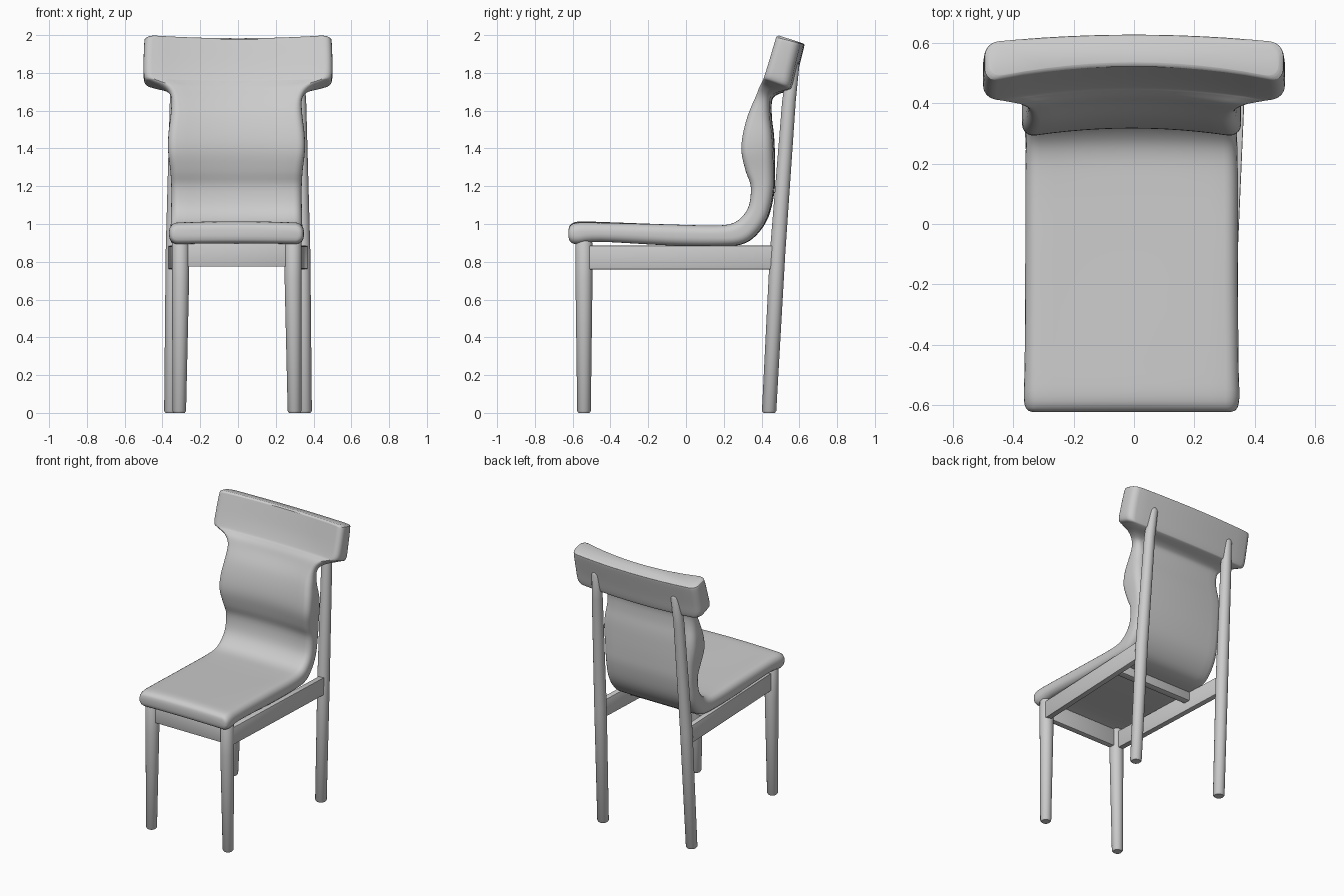
import bpy, bmesh, math
from mathutils import Vector

if "Cube" in bpy.data.objects:
    bpy.data.objects.remove(bpy.data.objects["Cube"])


def finish(name, bm, angle=40):
    bmesh.ops.recalc_face_normals(bm, faces=bm.faces)
    me = bpy.data.meshes.new(name)
    bm.to_mesh(me)
    bm.free()
    ob = bpy.data.objects.new(name, me)
    bpy.context.collection.objects.link(ob)
    bpy.ops.object.select_all(action='DESELECT')
    ob.select_set(True)
    bpy.context.view_layer.objects.active = ob
    bpy.ops.object.shade_smooth_by_angle(angle=math.radians(angle))
    return ob


def loft(name, rings, angle=40):
    bm = bmesh.new()
    rows = [[bm.verts.new(p) for p in r] for r in rings]
    n = len(rows[0])
    for a, b in zip(rows, rows[1:]):
        for i in range(n):
            j = (i + 1) % n
            bm.faces.new((a[i], a[j], b[j], b[i]))
    # cap the ends with strips between mirrored points
    for r in (rows[0], rows[-1]):
        bm.faces.new(r)
    return finish(name, bm, angle)


def catmull(a, b, c, d, t):
    return [0.5 * (2*q + (r-p)*t + (2*p-5*q+4*r-s)*t*t + (3*q-p-3*r+s)*t**3)
            for p, q, r, s in zip(a, b, c, d)]


# Upholstered shell: front y,z / back y,z / half width / hollow, from seat nose to headrest
STATIONS = [
    (-.622, .965, -.622, .930, .330, -.004),
    (-.612, .990, -.612, .905, .348, -.006),
    (-.570, 1.005, -.575, .893, .357, -.008),
    (-.450, 1.005, -.450, .905, .354, -.006),
    (-.100, .998, -.100, .887, .352, .0),
    (.120, .992, .150, .883, .352, .0),
    (.230, 1.00, .290, .893, .350, .005),
    (.290, 1.035, .370, .945, .348, .010),
    (.330, 1.10, .430, 1.04, .346, .015),
    (.338, 1.20, .458, 1.17, .345, .020),
    (.310, 1.28, .460, 1.28, .350, .025),
    (.287, 1.38, .455, 1.40, .362, .030),
    (.295, 1.48, .450, 1.48, .360, .030),
    (.325, 1.59, .440, 1.57, .348, .030),
    (.365, 1.68, .440, 1.66, .347, .035),
    (.385, 1.735, .470, 1.695, .385, .040),
    (.400, 1.765, .535, 1.715, .460, .045),
    (.407, 1.785, .550, 1.735, .495, .050),
    (.430, 1.86, .568, 1.82, .500, .055),
    (.464, 1.975, .598, 1.942, .496, .055),
    (.471, 1.993, .598, 1.958, .490, .055),
    (.484, 2.00, .590, 1.966, .478, .055),
]


def shell_ring(fy, fz, by, bz, w, hollow):
    front, back = Vector((0, fy, fz)), Vector((0, by, bz))
    mid, half = (front + back) / 2, (front - back) / 2
    t = half.length
    out = half / t
    r = min(t * 0.85, 0.045)
    pts = []
    for cx, cs, a0 in ((1, 1, 0), (-1, 1, 90), (-1, -1, 180), (1, -1, 270)):
        for k in range(6):                              # rounded corner
            a = math.radians(a0 + 18 * k)
            pts.append((cx*(w-r) + r*math.cos(a), cs*(t-r) + r*math.sin(a)))
        if a0 in (0, 180):                              # wide face
            pts += [(cx*(w-r)*(1-k/6), cs*t) for k in range(1, 12)]
    shift = -0.008 if fz < 1.65 else -0.008 * max(0, (1.76 - fz) / 0.11)
    ring = []
    for x, s in pts:
        bow = hollow * (1 - (x/w)**2) * (0.75 + 0.25 * s/t)
        ring.append(mid + out * (s - bow) + Vector((x + shift, 0, 0)))
    return ring


rings = []
for i in range(len(STATIONS) - 1):
    quad = [STATIONS[min(max(i + k, 0), len(STATIONS) - 1)] for k in (-1, 0, 1, 2)]
    rings += [shell_ring(*catmull(*quad, k / 4)) for k in range(4)]
rings.append(shell_ring(*STATIONS[-1]))
loft("seat_and_back_shell", rings)


# Tapered round legs with softened ends
def leg(name, path):
    (p0, r0), (p1, r1) = path[0], path[-1]
    up = lambda p, dz: (p[0], p[1], p[2] + dz)
    full = [(p0, r0 * .8), (up(p0, .01), r0)] + path[1:-1] + \
           [(up(p1, -.03), r1), (up(p1, -.01), r1 * .8), (p1, r1 * .4)]
    rings = [[(p[0] + r*math.cos(a), p[1] + r*math.sin(a), p[2])
              for a in (math.tau * k / 24 for k in range(24))] for p, r in full]
    loft(name, rings)


# Straight rail between two points, thickness across its run
def rail(name, a, b, thick, z0, z1):
    a, b = Vector(a), Vector(b)
    d = (b - a).normalized()
    n = Vector((-d.y, d.x)) * thick / 2
    bm = bmesh.new()
    bottom = [bm.verts.new((p.x, p.y, z0)) for p in (a+n, b+n, b-n, a-n)]
    face = bm.faces.new(bottom)
    top = bmesh.ops.extrude_face_region(bm, geom=[face])['geom']
    bmesh.ops.translate(bm, vec=(0, 0, z1 - z0),
                        verts=[v for v in top if isinstance(v, bmesh.types.BMVert)])
    bmesh.ops.bevel(bm, geom=bm.edges[:], offset=.004, segments=2,
                    affect='EDGES', profile=.5)
    finish(name, bm)


for side, s in (("left", -1), ("right", 1)):
    leg(f"front_leg_{side}", [((s*.305 - .006, -.54, 0), .036),
                              ((s*.298 - .006, -.54, .70), .045),
                              ((s*.298 - .006, -.54, .93), .045)])
    leg(f"back_leg_{side}", [((s*.353, .44, 0), .038),
                             ((s*.342, .485, .85), .041),
                             ((s*.325, .545, 1.65), .036),
                             ((s*.315, .568, 1.87), .032)])
    rail(f"side_rail_{side}", (s*.305, -.53), (s*.348, .47), .04, .76, .885)

# Cross members
rail("front_rail", (-.29, -.54), (.28, -.54), .04, .775, .90)
rail("under_seat_brace", (-.32, .16), (.32, .16), .05, .82, .885)
